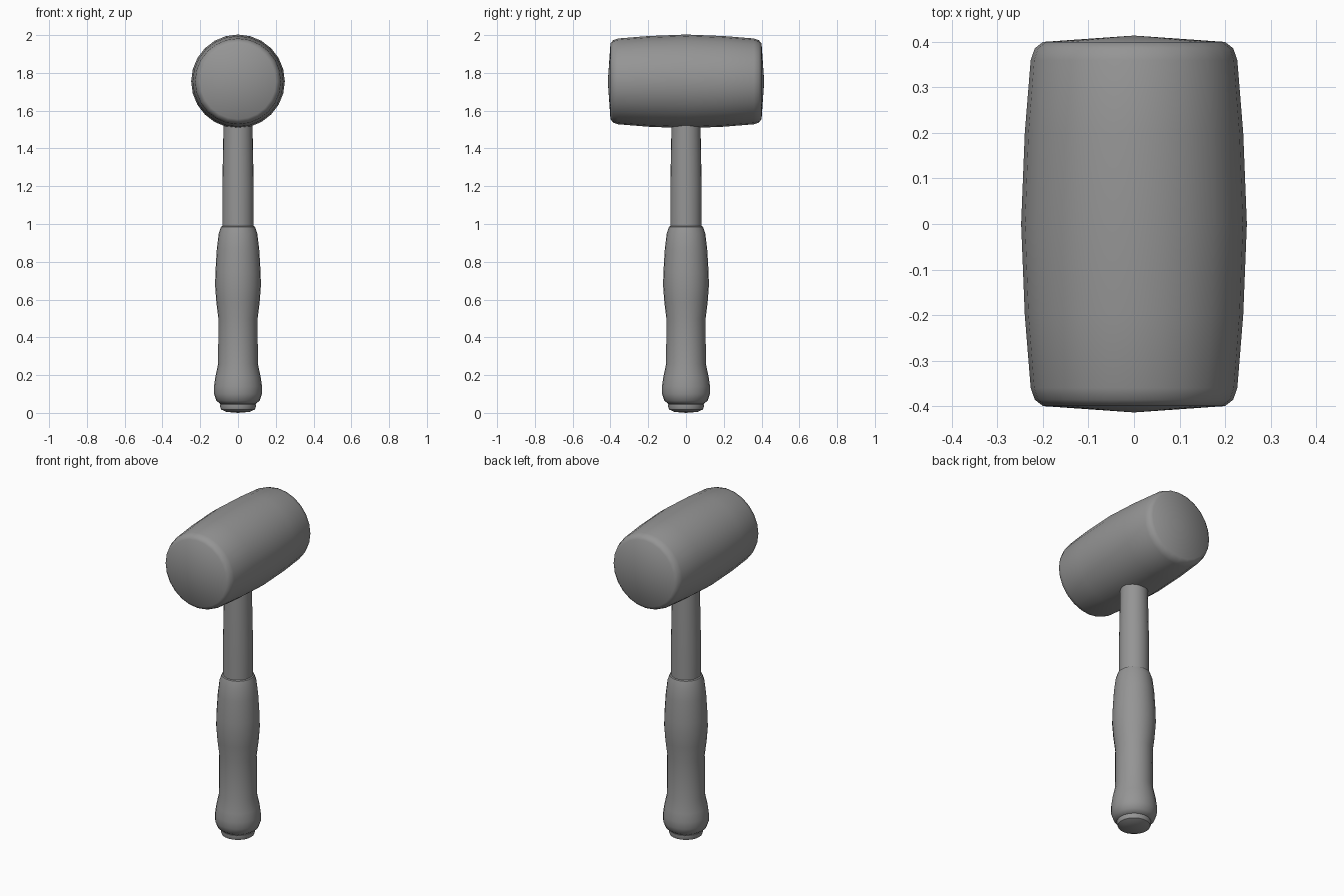
import bpy, bmesh, math
from mathutils import Matrix

cube = bpy.data.objects.get("Cube")
if cube:
    bpy.data.objects.remove(cube, do_unlink=True)

grey = bpy.data.materials.new("mid grey")
grey.use_nodes = True
colour = (0.3, 0.3, 0.3, 1)
grey.diffuse_color = colour
grey.node_tree.nodes["Principled BSDF"].inputs["Base Color"].default_value = colour


def lathe(name, profile, sides, matrix=Matrix()):
    """Revolve (radius, height) points about z; radius 0 closes to a tip."""
    bm = bmesh.new()
    verts = [bm.verts.new((r, 0, h)) for r, h in profile]
    edges = [bm.edges.new(pair) for pair in zip(verts, verts[1:])]
    bmesh.ops.spin(bm, geom=verts + edges, cent=(0, 0, 0), axis=(0, 0, 1),
                   angle=math.tau, steps=sides, use_duplicate=False)
    bmesh.ops.remove_doubles(bm, verts=bm.verts, dist=0.0005)
    bmesh.ops.recalc_face_normals(bm, faces=bm.faces)
    bm.transform(matrix)
    mesh = bpy.data.meshes.new(name)
    bm.to_mesh(mesh)
    bm.free()
    mesh.materials.append(grey)
    obj = bpy.data.objects.new(name, mesh)
    bpy.context.collection.objects.link(obj)
    bpy.ops.object.select_all(action='DESELECT')
    obj.select_set(True)
    bpy.context.view_layer.objects.active = obj
    bpy.ops.object.shade_smooth_by_angle(angle=math.radians(40))
    return obj


# Barrel-shaped head with bevelled rims and slightly domed faces, lying along y
half = [(0, 0.414), (0.2, 0.4), (0.218, 0.386), (0.227, 0.36), (0.24, 0.2)]
head = half + [(0.248, 0)] + [(r, -h) for r, h in reversed(half)]
lathe("mallet_head", head, 24,
      Matrix.Translation((0, 0, 1.755)) @ Matrix.Rotation(math.pi / 2, 4, 'X'))

# Straight shaft running from the grip into the head
lathe("shaft", [(0, 0.9), (0.083, 0.9), (0.083, 1.2), (0.076, 1.56), (0, 1.56)], 24)

# Contoured grip
lathe("grip", [(0, 0.045), (0.09, 0.045), (0.115, 0.065), (0.127, 0.1),
               (0.127, 0.14), (0.12, 0.19), (0.105, 0.26), (0.104, 0.5),
               (0.115, 0.59), (0.121, 0.67), (0.12, 0.74), (0.112, 0.87),
               (0.102, 0.95), (0.09, 0.985), (0.08, 0.99), (0, 0.99)], 24)

# Small end cap under the grip
lathe("end_cap", [(0, 0), (0.06, 0.005), (0.09, 0.018), (0.094, 0.03),
                  (0.094, 0.045), (0.08, 0.05), (0, 0.05)], 24)
